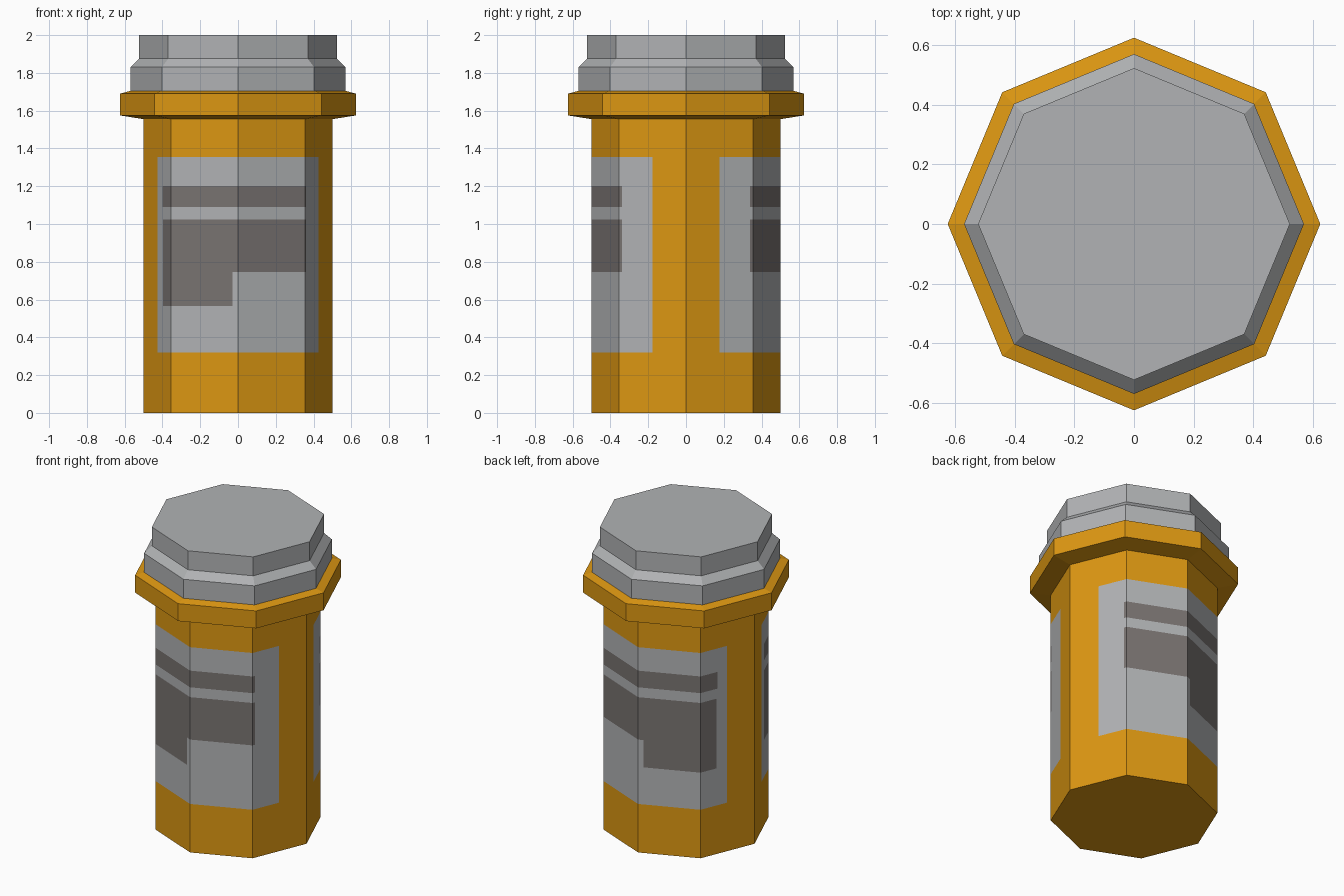
import bpy, bmesh, math
from mathutils import Vector

if "Cube" in bpy.data.objects:
    bpy.data.objects.remove(bpy.data.objects["Cube"])

SIDES = 8


def material(name, rgb):
    m = bpy.data.materials.new(name)
    m.diffuse_color = (*rgb, 1.0)
    m.use_nodes = True
    m.node_tree.nodes["Principled BSDF"].inputs["Base Color"].default_value = m.diffuse_color
    return m


amber = material("amber_plastic", (0.72, 0.31, 0.006))
grey = material("light_grey", (0.44, 0.45, 0.46))
print_grey = material("warm_dark_grey", (0.19, 0.172, 0.166))


def lathe(profile):
    """Closed eight-sided solid from (radius, height) points, bottom to top."""
    bm = bmesh.new()
    rings = []
    for r, z in profile:
        rings.append([bm.verts.new((r * math.cos(i * math.tau / SIDES),
                                    r * math.sin(i * math.tau / SIDES), z))
                      for i in range(SIDES)])
    for low, high in zip(rings, rings[1:]):
        for i in range(SIDES):
            j = (i + 1) % SIDES
            bm.faces.new((low[i], low[j], high[j], high[i]))
    bm.faces.new(rings[0][::-1])
    bm.faces.new(rings[-1])
    bm.normal_update()
    return bm


def finish(bm, name, mats):
    mesh = bpy.data.meshes.new(name)
    bm.to_mesh(mesh)
    bm.free()
    for m in mats:
        mesh.materials.append(m)
    obj = bpy.data.objects.new(name, mesh)
    bpy.context.collection.objects.link(obj)
    return obj


def wall_faces(bm, low, high):
    """Upright faces of the bottle wall between two heights."""
    return [f for f in bm.faces if abs(f.normal.z) < 0.01
            and low < f.calc_center_median().z < high]


def cut(bm, faces, point, normal):
    geom = set(faces)
    for f in faces:
        geom.update(f.edges)
        geom.update(f.verts)
    bmesh.ops.bisect_plane(bm, geom=list(geom), dist=1e-5,
                           plane_co=Vector(point), plane_no=Vector(normal))
    bm.normal_update()


# Bottle with its flared collar
bottle = lathe([(0.5, 0), (0.5, 1.555), (0.625, 1.575), (0.625, 1.69),
                (0.565, 1.706), (0.54, 1.71)])

# Label and print outlines cut into the wall, alike on front and back
LABEL_LOW, LABEL_HIGH, LABEL_X = 0.32, 1.355, 0.426
PRINT = [(-0.40, 0.36, 1.09, 1.20),
         (-0.397, 0.36, 0.745, 1.025),
         (-0.397, -0.03, 0.565, 0.745)]

for z in (LABEL_LOW, LABEL_HIGH):
    cut(bottle, wall_faces(bottle, 0, 1.56), (0, 0, z), (0, 0, 1))
for x in (-LABEL_X, LABEL_X):
    cut(bottle, wall_faces(bottle, LABEL_LOW, LABEL_HIGH), (x, 0, 0), (1, 0, 0))
for z in sorted({v for p in PRINT for v in p[2:]}):
    faces = [f for f in wall_faces(bottle, LABEL_LOW, LABEL_HIGH)
             if abs(f.calc_center_median().x) < LABEL_X]
    cut(bottle, faces, (0, 0, z), (0, 0, 1))
for x0, x1, z0, z1 in PRINT:
    for x in (x0, x1):
        cut(bottle, wall_faces(bottle, z0, z1), (x, 0, 0), (1, 0, 0))

# Colour the wall by position
for f in wall_faces(bottle, LABEL_LOW, LABEL_HIGH):
    c = f.calc_center_median()
    if abs(c.x) < LABEL_X:
        f.material_index = 1
        if any(x0 < c.x < x1 and z0 < c.z < z1 for x0, x1, z0, z1 in PRINT):
            f.material_index = 2
finish(bottle, "bottle", [amber, grey, print_grey])

# Stepped cap
cap = lathe([(0.57, 1.70), (0.57, 1.83), (0.523, 1.875), (0.523, 2.0)])
finish(cap, "cap", [grey])
